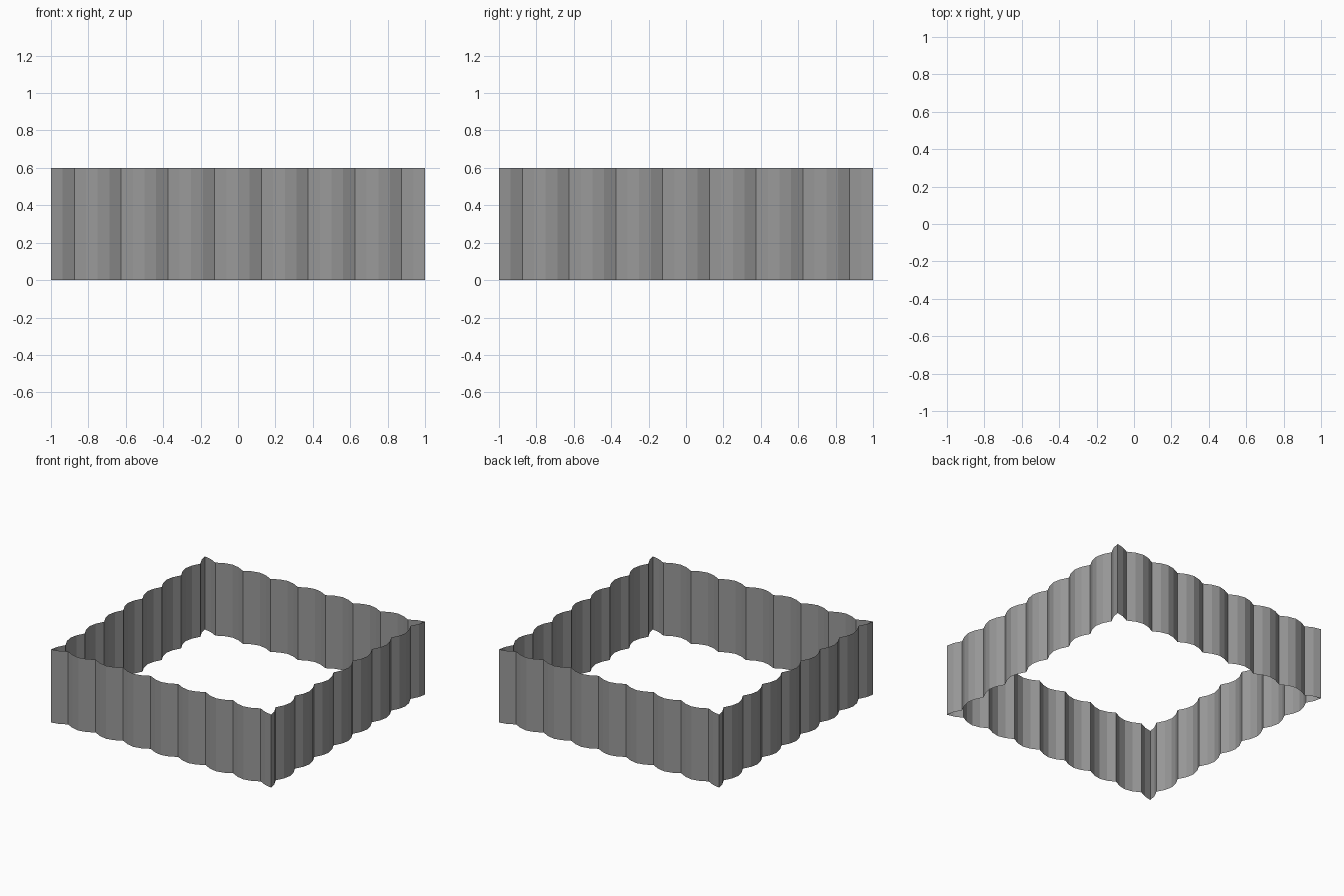
import bpy, bmesh
from mathutils import Matrix
from math import pi, cos

if "Cube" in bpy.data.objects:
    bpy.data.objects.remove(bpy.data.objects["Cube"])

HALF, HEIGHT, DEPTH, WAVES, STEPS = 1.0, 0.6, 0.045, 8, 4

# One scalloped side: outward arcs meeting in inward valleys
profile = []
for i in range(WAVES * STEPS + 1):
    t = i / STEPS
    inset = DEPTH * (1 - abs(cos(pi * t)))
    profile.append((-HALF + 2 * HALF * t / WAVES, -HALF + inset))

# Four sides, each turned a quarter further around the square
bm = bmesh.new()
for side in range(4):
    turn = Matrix.Rotation(side * pi / 2, 4, 'Z')
    low = [bm.verts.new((x, y, 0)) for x, y in profile]
    high = [bm.verts.new((x, y, HEIGHT)) for x, y in profile]
    for j in range(len(profile) - 1):
        bm.faces.new((low[j], low[j + 1], high[j + 1], high[j]))
    bmesh.ops.transform(bm, matrix=turn, verts=low + high)
bmesh.ops.remove_doubles(bm, verts=bm.verts, dist=1e-4)

# Dark grey colour
mat = bpy.data.materials.new("dark_grey")
mat.diffuse_color = (0.32, 0.32, 0.32, 1)
mat.use_nodes = True
mat.node_tree.nodes["Principled BSDF"].inputs["Base Color"].default_value = mat.diffuse_color

mesh = bpy.data.meshes.new("corrugated_wall")
bm.to_mesh(mesh)
bm.free()
mesh.materials.append(mat)
bpy.context.collection.objects.link(bpy.data.objects.new("corrugated_wall", mesh))
